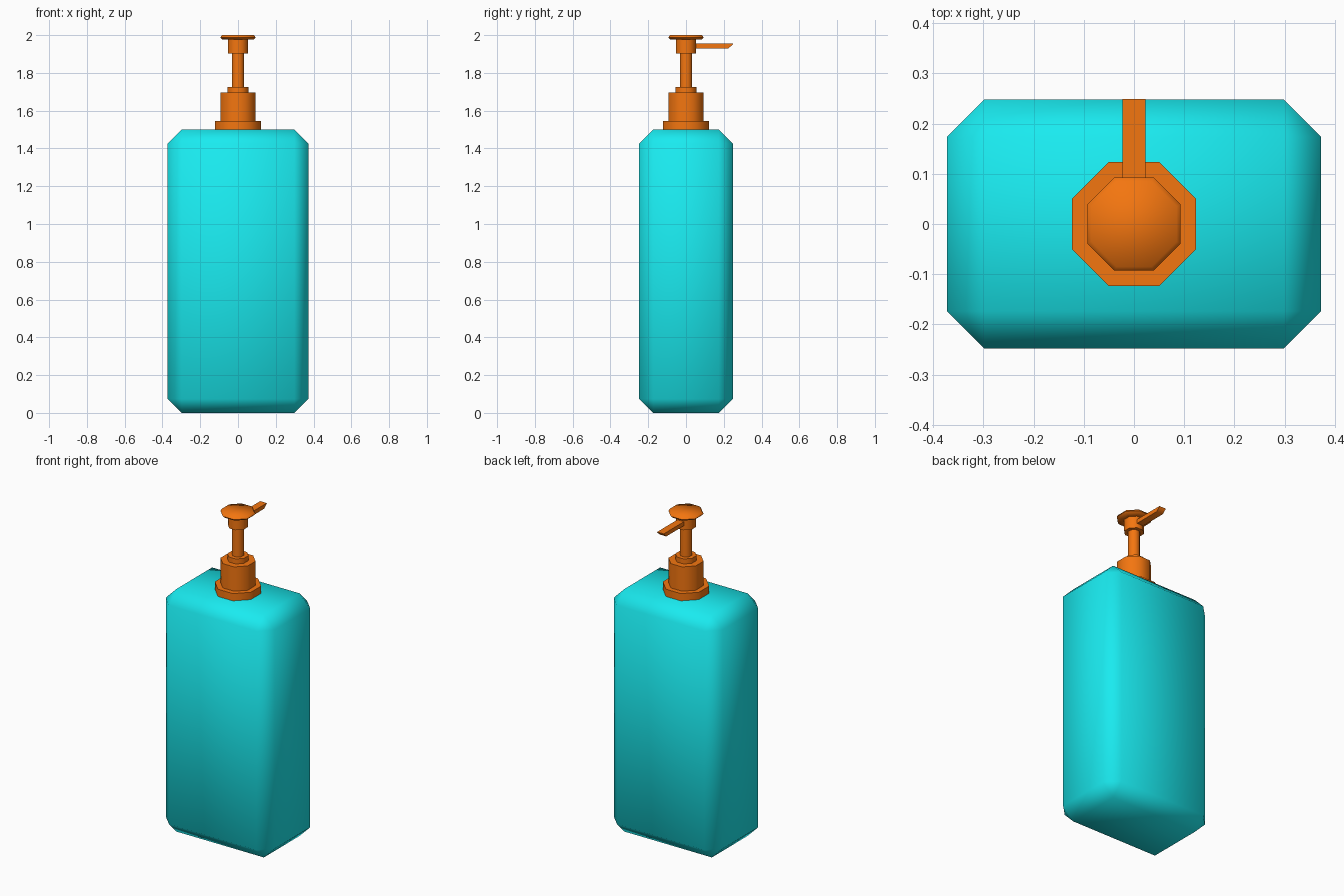
import bpy, bmesh, math

if "Cube" in bpy.data.objects:
    bpy.data.objects.remove(bpy.data.objects["Cube"])

def material(name, color):
    m = bpy.data.materials.new(name)
    m.diffuse_color = color
    m.use_nodes = True
    m.node_tree.nodes["Principled BSDF"].inputs["Base Color"].default_value = m.diffuse_color
    return m

TEAL = material("teal", (0.01, 0.83, 0.87, 1))
ORANGE = material("orange", (0.90, 0.18, 0.005, 1))

def finish(name, bm, mat):
    bmesh.ops.recalc_face_normals(bm, faces=bm.faces)
    me = bpy.data.meshes.new(name)
    bm.to_mesh(me)
    bm.free()
    ob = bpy.data.objects.new(name, me)
    bpy.context.collection.objects.link(ob)
    me.materials.append(mat)
    bpy.ops.object.select_all(action='DESELECT')
    ob.select_set(True)
    bpy.context.view_layer.objects.active = ob
    bpy.ops.object.shade_smooth_by_angle(angle=math.radians(60))
    return ob

def lathe(name, profile, mat, sides=8):
    """Octagonal stack; profile is (half width across flats, z), closed at both ends."""
    bm = bmesh.new()
    rings = []
    for half, z in profile:
        r = half / math.cos(math.pi / sides)
        angles = [(i + 0.5) * 2 * math.pi / sides for i in range(sides)]
        rings.append([bm.verts.new((r * math.cos(a), r * math.sin(a), z)) for a in angles])
    for a, b in zip(rings, rings[1:]):
        for i in range(sides):
            j = (i + 1) % sides
            bm.faces.new((a[i], a[j], b[j], b[i]))
    bm.faces.new(rings[0])
    bm.faces.new(rings[-1])
    return finish(name, bm, mat)

# Bottle body: box with single-segment chamfers
bm = bmesh.new()
bmesh.ops.create_cube(bm, size=1)
for v in bm.verts:
    v.co = (v.co.x * 0.745, v.co.y * 0.495, (v.co.z + 0.5) * 1.5)
bmesh.ops.bevel(bm, geom=bm.edges[:], offset=0.074, segments=1, affect='EDGES')
finish("bottle_body", bm, TEAL)

# Pump: stepped collar, stem, head and cap in one stack
lathe("pump", [
    (0.123, 1.5), (0.123, 1.545), (0.093, 1.545), (0.093, 1.695),
    (0.056, 1.695), (0.056, 1.726), (0.032, 1.726), (0.032, 1.902),
    (0.053, 1.902), (0.053, 1.976), (0.082, 1.976), (0.093, 1.987),
    (0.085, 2.0)], ORANGE)

# Spout: flat bar with a slanted tip, pointing to the back
bm = bmesh.new()
side = [(0.05, 1.93), (0.225, 1.93), (0.249, 1.952), (0.249, 1.955), (0.05, 1.955)]
face = bm.faces.new([bm.verts.new((-0.0225, y, z)) for y, z in side])
ext = bmesh.ops.extrude_face_region(bm, geom=[face], use_keep_orig=True)
for v in ext["geom"]:
    if isinstance(v, bmesh.types.BMVert):
        v.co.x = 0.0225
finish("spout", bm, ORANGE)
